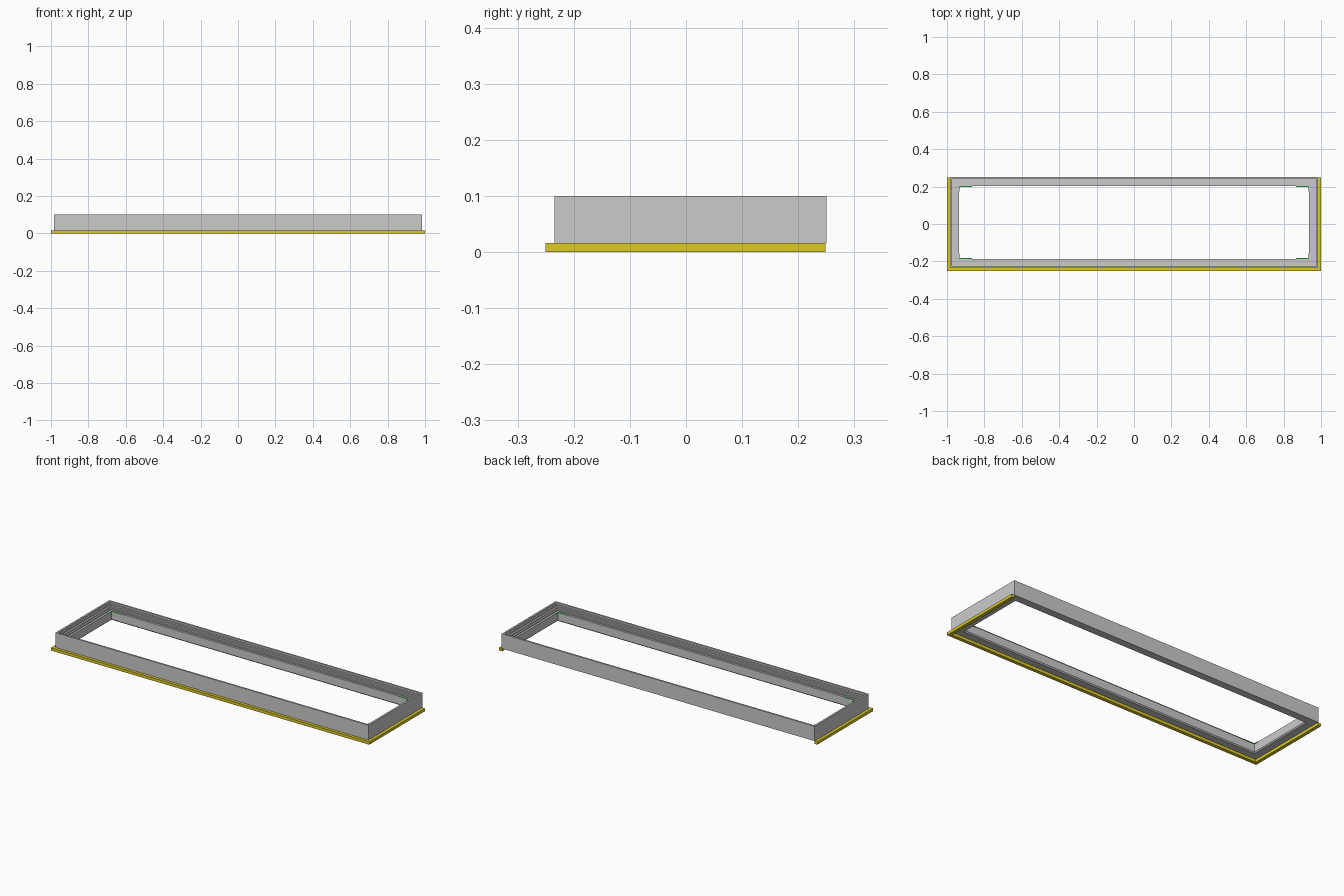
import bpy, bmesh

if "Cube" in bpy.data.objects:
    bpy.data.objects.remove(bpy.data.objects["Cube"])


def finish(name, bm, mat=None):
    bmesh.ops.recalc_face_normals(bm, faces=bm.faces)
    mesh = bpy.data.meshes.new(name)
    bm.to_mesh(mesh)
    bm.free()
    obj = bpy.data.objects.new(name, mesh)
    bpy.context.collection.objects.link(obj)
    if mat:
        mesh.materials.append(mat)
    return obj


def material(name, color):
    mat = bpy.data.materials.new(name)
    mat.diffuse_color = color
    mat.use_nodes = True
    mat.node_tree.nodes["Principled BSDF"].inputs["Base Color"].default_value = mat.diffuse_color
    return mat


def mitred_frame(name, x, y0, y1, profile):
    """Closed rectangular frame; profile points are (inset, height)."""
    bm = bmesh.new()
    rings = []
    for d, z in profile:
        corners = ((-x + d, y0 + d), (x - d, y0 + d),
                   (x - d, y1 - d), (-x + d, y1 - d))
        rings.append([bm.verts.new((cx, cy, z)) for cx, cy in corners])
    for i, a in enumerate(rings):
        b = rings[(i + 1) % len(rings)]
        for k in range(4):
            n = (k + 1) % 4
            bm.faces.new((a[k], a[n], b[n], b[k]))
    return finish(name, bm)


def extruded(name, outline, z0, z1, mat):
    bm = bmesh.new()
    face = bm.faces.new([bm.verts.new((x, y, z0)) for x, y in outline])
    top = bmesh.ops.extrude_face_region(bm, geom=[face])["geom"]
    verts = [v for v in top if isinstance(v, bmesh.types.BMVert)]
    bmesh.ops.translate(bm, verts=verts, vec=(0, 0, z1 - z0))
    return finish(name, bm, mat)


yellow = material("yellow_trim", (0.72, 0.6, 0.02, 1))
green = material("green_seal", (0.05, 0.6, 0.1, 1))

# Main frame with stepped inner rebate
mitred_frame("stepped_frame", 0.983, -0.234, 0.25, [
    (0, 0.016), (0, 0.1), (0.010, 0.1), (0.010, 0.09), (0.018, 0.09),
    (0.018, 0.082), (0.028, 0.082), (0.028, 0.074), (0.037, 0.074),
    (0.037, 0.068), (0.048, 0.068), (0.048, 0.022), (0.042, 0.016)])

# Yellow flange along the front and both ends, open at the back
X, Y0, Y1, W = 1.0, -0.25, 0.249, 0.019
extruded("bottom_flange", [
    (-X, Y1), (-X, Y0), (X, Y0), (X, Y1),
    (X - W, Y1), (X - W, Y0 + W), (-X + W, Y0 + W), (-X + W, Y1)],
    0, 0.016, yellow)

# Small green seals in the four inner corners
t, length = 0.004, 0.07
for sx, side in ((-1, "left"), (1, "right")):
    for y, sy, end in ((-0.187, -1, "front"), (0.203, 1, "back")):
        x = 0.936
        pts = [(x, 0), (x - length, 0), (x - length, t), (x - t, t),
               (x - t, length * 0.4), (x, length * 0.4)]
        extruded(f"corner_seal_{end}_{side}",
                 [(sx * px, y - sy * py) for px, py in pts],
                 0.066, 0.0695, green)
